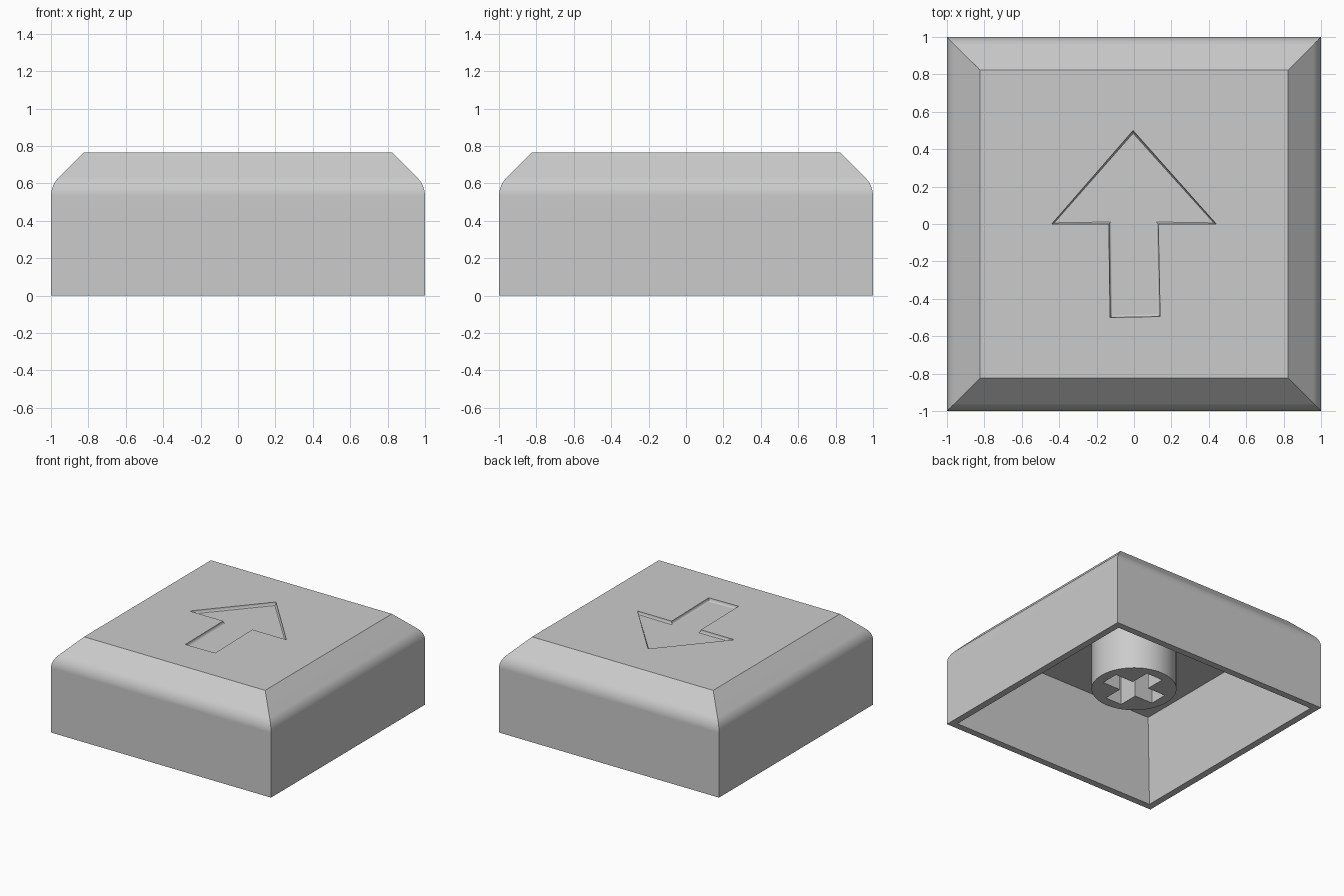
import bpy, bmesh, math

cube = bpy.data.objects.get("Cube")
if cube:
    bpy.data.objects.remove(cube, do_unlink=True)

GREY = (0.6, 0.6, 0.6, 1)
grey = bpy.data.materials.new("grey plastic")
grey.use_nodes = True
grey.diffuse_color = GREY
grey.node_tree.nodes["Principled BSDF"].inputs["Base Color"].default_value = GREY


def ring(bm, points, z):
    return [bm.verts.new((x, y, z)) for x, y in points]


def square(half):
    return [(-half, -half), (half, -half), (half, half), (-half, half)]


def bridge(bm, a, b):
    n = len(a)
    for i in range(n):
        j = (i + 1) % n
        bm.faces.new((a[i], a[j], b[j], b[i]))


def fill_between(bm, outer, inner):
    """Flat face area bounded by an outer loop with a hole in it."""
    edges = []
    for loop in (outer, inner):
        for i, v in enumerate(loop):
            w = loop[(i + 1) % len(loop)]
            edges.append(bm.edges.get((v, w)) or bm.edges.new((v, w)))
    bmesh.ops.triangle_fill(bm, edges=edges, use_beauty=True)


def finish(bm, name):
    bmesh.ops.recalc_face_normals(bm, faces=bm.faces)
    mesh = bpy.data.meshes.new(name)
    bm.to_mesh(mesh)
    bm.free()
    mesh.materials.append(grey)
    obj = bpy.data.objects.new(name, mesh)
    bpy.context.collection.objects.link(obj)
    bpy.ops.object.select_all(action='DESELECT')
    obj.select_set(True)
    bpy.context.view_layer.objects.active = obj
    bpy.ops.object.shade_smooth_by_angle(angle=math.radians(28))
    weighted = obj.modifiers.new("weighted normals", 'WEIGHTED_NORMAL')
    weighted.keep_sharp = True
    return obj


# Key cap: hollow shell, from the cavity ceiling round the rim to the top
TOP, TOP_HALF, CEILING = 0.766, 0.823, 0.69
radius = 0.14
start = TOP + TOP_HALF - 1 - radius * math.tan(math.radians(22.5))
profile = [(0.865, CEILING), (0.944, 0), (1, 0)]
for i in range(7):
    a = math.radians(45 * i / 6)
    profile.append((1 - radius + radius * math.cos(a), start + radius * math.sin(a)))
profile.append((TOP_HALF, TOP))

bm = bmesh.new()
rings = [ring(bm, square(half), z) for half, z in profile]
for low, high in zip(rings, rings[1:]):
    bridge(bm, low, high)
bm.faces.new(rings[0])

# Arrow sunk into the top, its walls curving into the floor
arrow = [(0.14, -0.495), (0.13, 0), (0.44, 0), (-0.005, 0.5),
         (-0.44, 0), (-0.135, 0), (-0.128, -0.5)]
arrow_ring = ring(bm, arrow, TOP)
fill_between(bm, rings[-1], arrow_ring)
arrow_face = bm.faces.new(arrow_ring)
arrow_face.normal_update()
DEPTH, FILLET, STEPS = 0.025, 0.022, 5
for i in range(STEPS):
    a, b = (math.pi / 2 * k / STEPS for k in (i, i + 1))
    bmesh.ops.inset_individual(bm, faces=[arrow_face],
                               thickness=FILLET * (math.cos(a) - math.cos(b)),
                               depth=-DEPTH * (math.sin(b) - math.sin(a)))
    arrow_face.normal_update()
finish(bm, "key_cap")

# Stem: round post under the cap with a cross-shaped socket
STEM_LOW, STEM_HIGH, STEM_RADIUS = 0.235, 0.70, 0.32
LONG, SHORT = 0.24, 0.075
circle = [(STEM_RADIUS * math.cos(math.tau * i / 64),
           STEM_RADIUS * math.sin(math.tau * i / 64)) for i in range(64)]
cross = []
for i in range(4):
    c, s = round(math.cos(math.pi * i / 2)), round(math.sin(math.pi * i / 2))
    for x, y in ((LONG, -SHORT), (LONG, SHORT), (SHORT, SHORT)):
        cross.append((x * c - y * s, x * s + y * c))

bm = bmesh.new()
post_low, post_high = ring(bm, circle, STEM_LOW), ring(bm, circle, STEM_HIGH)
slot_low, slot_high = ring(bm, cross, STEM_LOW), ring(bm, cross, CEILING)
bridge(bm, post_low, post_high)
bridge(bm, slot_low, slot_high)
fill_between(bm, post_low, slot_low)
bm.faces.new(post_high)
bm.faces.new(slot_high)
finish(bm, "stem")
